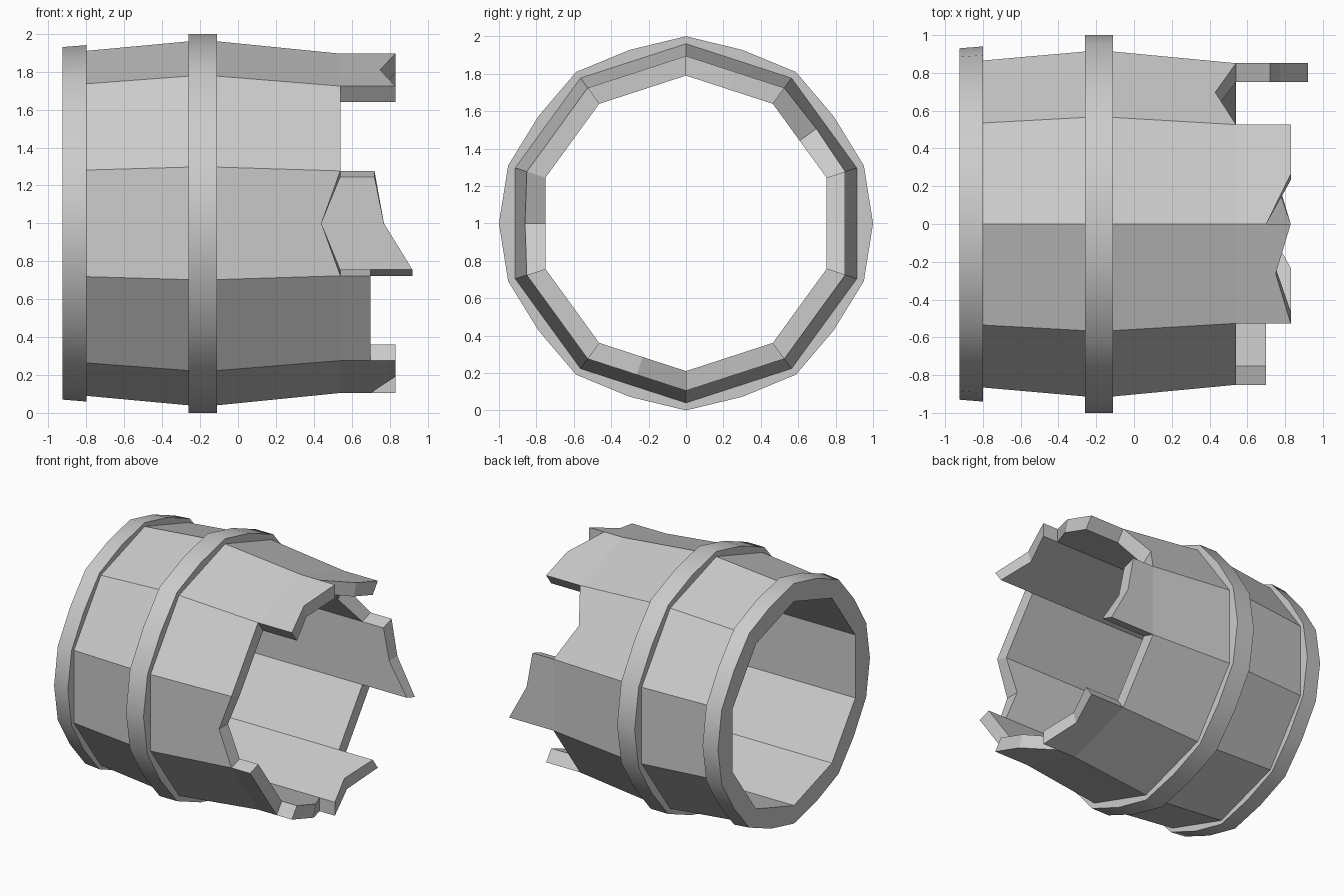
import bpy, bmesh
from math import cos, sin, radians, pi

if "Cube" in bpy.data.objects:
    bpy.data.objects.remove(bpy.data.objects["Cube"])

CHORD = cos(pi / 10)      # middle of a flat stave face
INNER = 0.79              # inner wall radius
SPLIT = 0.54              # where the taper ends and the broken tips begin
PROFILE = [(-0.80, 0.91), (-0.26, 0.96), (-0.11, 0.96), (SPLIT, 0.895)]

# Broken end of each stave: x at first edge, middle, second edge.
# Staves run in 36 degree steps, starting at -18 degrees from +y towards +z.
BREAKS = [
    (0.92, 0.77, 0.72), (0.54, 0.43, 0.54), (0.83, 0.83, 0.70),
    (0.83, 0.75, 0.83), (0.54, 0.54, 0.54), (0.54, 0.44, 0.54),
    (0.70, 0.70, 0.70), (0.83, 0.83, 0.70), (0.83, 0.75, 0.83),
    (0.54, 0.54, 0.54),
]


def point(x, r, step):
    """Point on the barrel; step counts 18 degree steps from -18."""
    a = radians(-18 + 18 * step)
    return (x, r * cos(a), 1 + r * sin(a))


def chord(x, r, step):
    return point(x, r * (CHORD if step % 2 else 1), step)


def radius(x):
    """Outer radius at the broken end."""
    (x0, r0), (x1, r1) = PROFILE[2:]
    return r0 + (r1 - r0) * min(1, (x - x0) / (x1 - x0))


def finish(bm, name):
    bmesh.ops.remove_doubles(bm, verts=bm.verts, dist=0.0005)
    bmesh.ops.recalc_face_normals(bm, faces=bm.faces)
    mesh = bpy.data.meshes.new(name)
    bm.to_mesh(mesh)
    bm.free()
    ob = bpy.data.objects.new(name, mesh)
    bpy.context.collection.objects.link(ob)
    return ob


def quad(bm, *pts):
    bm.faces.new([bm.verts.new(p) for p in pts])


# Barrel body: ten staves with broken tips
bm = bmesh.new()
for i, ends in enumerate(BREAKS):
    def column(k):
        """Outline of one stave column, outside from left to right, then inside back."""
        s, e = 2 * i + k, ends[k]
        pts = [chord(x, r, s) for x, r in PROFILE[:3]]
        if min(ends) > SPLIT:
            pts.append(chord(SPLIT, PROFILE[3][1], s))
        pts += [chord(e, radius(e), s), chord(e, INNER, s), chord(-0.80, INNER, s)]
        return pts
    for k in (0, 1):
        a, b = column(k), column(k + 1)
        for j in range(len(a) - 1):
            quad(bm, a[j], b[j], b[j + 1], a[j + 1])
    # exposed side wall where the next stave is longer or shorter
    x0, x1 = sorted((ends[2], BREAKS[(i + 1) % 10][0]))
    if x1 - x0 > 0.001:
        s = 2 * i + 2
        quad(bm, point(x0, radius(x0), s), point(x1, radius(x1), s),
             point(x1, INNER, s), point(x0, INNER, s))
finish(bm, "barrel_staves")


# Hoops: rings that are rounder outside and ten-sided inside
def hoop(name, outer, inner):
    bm = bmesh.new()

    def rim(x, r, s):
        bulge = 1 if s % 2 == 0 or s in (1, 11) else 0.975
        return point(x, r * bulge, s)
    loops = [[rim(x, r, s) for x, r in outer] + [chord(x, r, s) for x, r in inner]
             for s in range(20)]
    for s in range(20):
        a, b = loops[s], loops[(s + 1) % 20]
        n = len(a)
        for j in range(n):
            quad(bm, a[j], b[j], b[(j + 1) % n], a[(j + 1) % n])
    ob = finish(bm, name)
    bpy.ops.object.select_all(action='DESELECT')
    ob.select_set(True)
    bpy.context.view_layer.objects.active = ob
    bpy.ops.object.shade_smooth_by_angle(angle=radians(30))


hoop("end_hoop", [(-0.925, 0.93), (-0.80, 0.94)], [(-0.80, INNER), (-0.925, INNER)])
hoop("middle_hoop", [(-0.26, 1.0), (-0.11, 1.0)], [(-0.11, 0.95), (-0.26, 0.95)])
